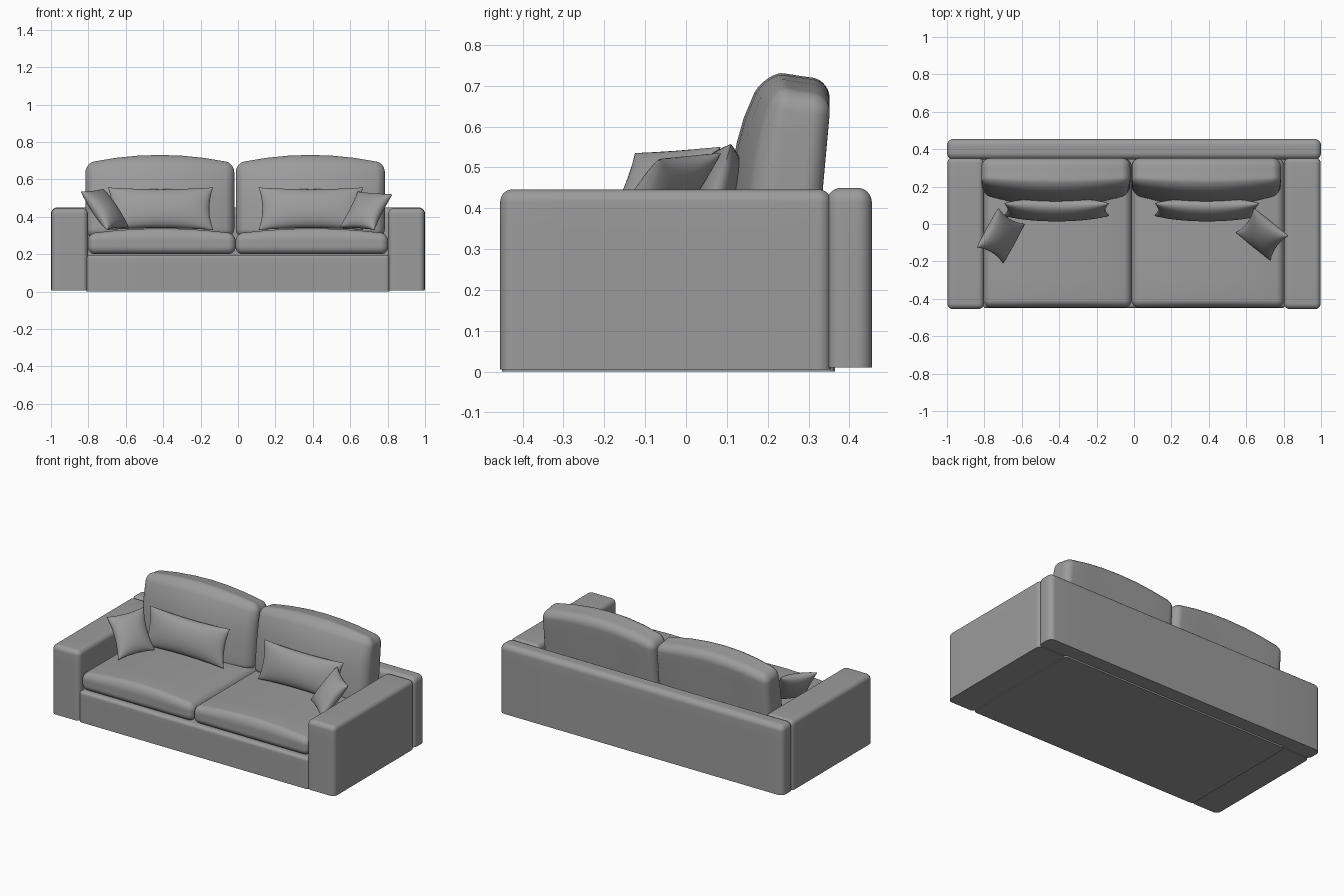
import bpy, bmesh, math
from mathutils import Vector

old = bpy.data.objects.get("Cube")
if old:
    bpy.data.objects.remove(old, do_unlink=True)

# Upholstery colour
fabric = bpy.data.materials.new("grey_fabric")
fabric.use_nodes = True
GREY = (0.33, 0.33, 0.33, 1)
fabric.diffuse_color = GREY
fabric.node_tree.nodes["Principled BSDF"].inputs["Base Color"].default_value = GREY


def finish(bm, name):
    bmesh.ops.recalc_face_normals(bm, faces=bm.faces)
    mesh = bpy.data.meshes.new(name)
    bm.to_mesh(mesh)
    bm.free()
    obj = bpy.data.objects.new(name, mesh)
    bpy.context.collection.objects.link(obj)
    mesh.materials.append(fabric)
    bpy.ops.object.select_all(action='DESELECT')
    obj.select_set(True)
    bpy.context.view_layer.objects.active = obj
    bpy.ops.object.shade_smooth_by_angle(angle=math.radians(40))
    return obj


def rounded_box(name, low, high, r, flat_bottom=False, shape=None):
    """Box with rounded edges; shape(u, p) may bend each point, u in -1..1."""
    low, high = Vector(low), Vector(high)
    centre, half = (low + high) / 2, (high - low) / 2
    bm = bmesh.new()
    bmesh.ops.create_cube(bm, size=2)
    bmesh.ops.subdivide_edges(bm, edges=bm.edges[:], cuts=13, use_grid_fill=True)
    flat = 3 / 7
    for v in bm.verts:
        core, out = Vector(), Vector()
        for i, t in enumerate(v.co):
            inner = half[i] - r
            a, s = abs(t), math.copysign(1, t)
            if a <= flat:
                core[i] = s * inner * a / flat
            else:
                core[i] = s * inner
                out[i] = s * r * math.tan((a - flat) / (1 - flat) * math.pi / 4)
        if flat_bottom and v.co.z < 0:
            core.z += out.z
            out.z = 0
        if out.length > 0:
            out = out.normalized() * max(abs(c) for c in out)
        p = core + out
        u = Vector(p[i] / half[i] for i in range(3))
        p += centre
        v.co = shape(u, p) if shape else p
    return finish(bm, name)


def pillow(name, a, b, d, thick, pinch):
    """Scatter pillow spanned by a corner and its two neighbours."""
    a, b, d = Vector(a), Vector(b), Vector(d)
    centre, across, up = (b + d) / 2, (b - a) / 2, (d - a) / 2
    normal = across.cross(up).normalized()
    bm = bmesh.new()
    for side in (1, -1):
        made = bmesh.ops.create_grid(bm, x_segments=20, y_segments=20, size=1)
        for v in made["verts"]:
            s, t = (math.sin(c * math.pi / 2) for c in v.co.xy)
            puff = math.sqrt(max(0, (1 - s * s) * (1 - t * t))) ** 0.9
            x = s * (1 - pinch * (1 - t * t) * across.length ** -1)
            y = t * (1 - pinch * (1 - s * s) * up.length ** -1 * 0.6)
            v.co = centre + across * x + up * y + normal * side * thick * puff
    bmesh.ops.remove_doubles(bm, verts=bm.verts[:], dist=1e-5)
    return finish(bm, name)


def seat_shape(u, p):
    if u.z > 0:
        p.z += 0.028 * (1 - u.x ** 2) * u.z
    return p


def back_shape(u, p):
    bow = 1 - u.x ** 2
    rise = (u.z + 1) / 2
    if u.y < 0:
        p.y += u.y * 0.065 * bow * (1 - 0.6 * rise ** 4)
        p.y += 0.035 * rise ** 4 * -u.y
    p.y += 0.035 * (rise - 0.4)
    if rise > 0.3:
        p.z += (0.045 * bow - 0.012 * u.y) * (rise - 0.3) / 0.7
    return p


# Frame: base, backrest panel and arms
rounded_box("base", (-0.81, -0.45, 0), (0.81, 0.365, 0.197), 0.02, True)
rounded_box("back_panel", (-1, 0.345, 0.01), (1, 0.455, 0.45), 0.035, True)
for side, sign in (("left", 1), ("right", -1)):
    x = sorted((sign * 0.803, sign * 0.998))
    rounded_box(side + "_arm", (x[0], -0.455, 0.005), (x[1], 0.355, 0.446), 0.03, True)

# Seat and back cushions
for side, x0, x1 in (("right", -0.803, -0.013), ("left", -0.013, 0.803)):
    rounded_box(side + "_seat_cushion", (x0, -0.447, 0.2), (x1, 0.35, 0.31), 0.04,
                shape=seat_shape)
for side, x0, x1 in (("right", -0.815, -0.02), ("left", -0.012, 0.785)):
    rounded_box(side + "_back_cushion", (x0, 0.17, 0.29), (x1, 0.335, 0.68), 0.045,
                shape=back_shape)

# Wide lumbar pillows
for side, x0, x1 in (("right", -0.695, -0.133), ("left", 0.11, 0.67)):
    pillow(side + "_lumbar_pillow", (x0, 0.045, 0.33), (x1, 0.045, 0.33),
           (x0, 0.11, 0.557), 0.058, 0.02)

# Square corner pillows leaning on the arms
pillow("left_corner_pillow", (0.545, -0.045, 0.345), (0.73, -0.195, 0.33),
       (0.64, 0.085, 0.535), 0.05, 0.018)
pillow("right_corner_pillow", (-0.70, -0.21, 0.33), (-0.585, 0, 0.345),
       (-0.84, -0.125, 0.535), 0.05, 0.018)
